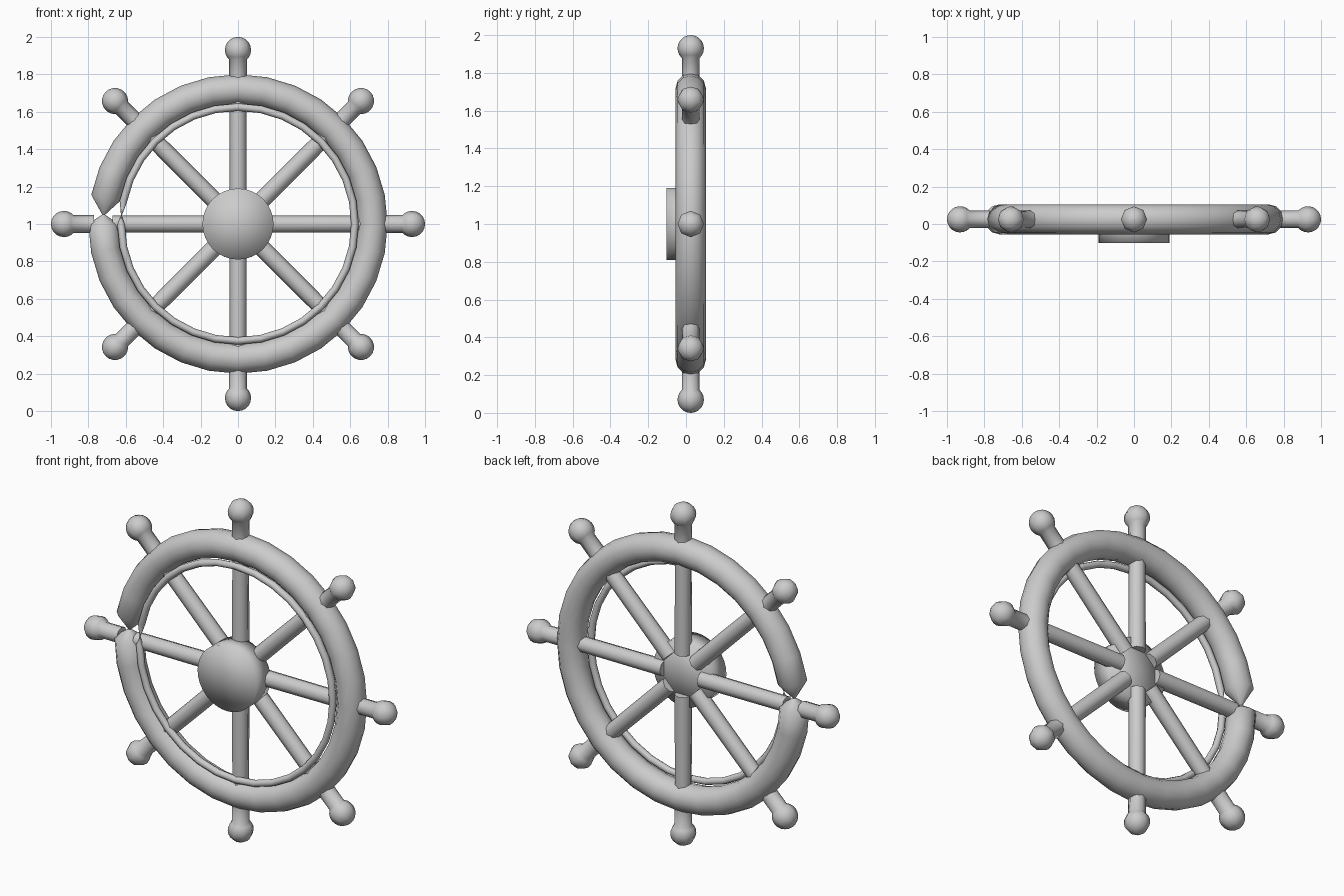
import bpy, bmesh, math
from mathutils import Matrix, Vector

cube = bpy.data.objects.get("Cube")
if cube:
    bpy.data.objects.remove(cube)

CENTRE = Vector((0, 0.025, 1))

grey = bpy.data.materials.new("plain grey")
grey.use_nodes = True
grey.diffuse_color = (0.6, 0.6, 0.6, 1)
grey.node_tree.nodes["Principled BSDF"].inputs["Base Color"].default_value = (0.6, 0.6, 0.6, 1)


def finish(name, bm, angle):
    """Turn a bmesh into a smooth shaded object around the wheel centre."""
    bmesh.ops.recalc_face_normals(bm, faces=bm.faces)
    mesh = bpy.data.meshes.new(name)
    bm.to_mesh(mesh)
    bm.free()
    mesh.materials.append(grey)
    obj = bpy.data.objects.new(name, mesh)
    bpy.context.collection.objects.link(obj)
    obj.location = CENTRE
    bpy.ops.object.select_all(action='DESELECT')
    obj.select_set(True)
    bpy.context.view_layer.objects.active = obj
    if angle is None:
        bpy.ops.object.shade_smooth()
    else:
        bpy.ops.object.shade_smooth_by_angle(angle=math.radians(angle))
    return obj


def bridge(bm, a, b):
    n = len(a)
    for i in range(n):
        bm.faces.new((a[i], a[(i + 1) % n], b[(i + 1) % n], b[i]))


def lathe(name, profile, sides, matrix, angle):
    """Spin (radius, height) points about the local z axis, with fan caps."""
    bm = bmesh.new()
    loops = []
    for r, h in profile:
        loops.append([bm.verts.new((r * math.cos(t), r * math.sin(t), h))
                      for t in (math.tau * i / sides for i in range(sides))])
    for a, b in zip(loops, loops[1:]):
        bridge(bm, a, b)
    for loop, h in ((loops[0], profile[0][1]), (loops[-1], profile[-1][1])):
        tip = bm.verts.new((0, 0, h))
        for i in range(sides):
            bm.faces.new((loop[i], loop[(i + 1) % sides], tip))
    bm.transform(matrix)
    return finish(name, bm, angle)


def broken_ring(name, major, minor, y, sides):
    """Tube around the wheel, pinched to a point at the right hand side."""
    step = 360 / 32
    stations = [(180 + step * i, minor) for i in range(32)]
    stations += [(536, minor * 0.1), (540, minor)]
    bm = bmesh.new()
    loops = []
    for deg, r in stations:
        a = math.radians(deg)
        loop = []
        for i in range(sides):
            t = math.tau * i / sides
            d = major + r * math.cos(t)
            loop.append(bm.verts.new((d * math.cos(a), y + r * math.sin(t), d * math.sin(a))))
        loops.append(loop)
    for a, b in zip(loops, loops[1:]):
        bridge(bm, a, b)
    bmesh.ops.remove_doubles(bm, verts=bm.verts, dist=0.0005)
    return finish(name, bm, 70)


# Outer rim and thin inner ring
broken_ring("outer_rim", 0.72, 0.08, 0, 12)
broken_ring("inner_ring", 0.625, 0.02, -0.04, 8)

# Hub: a softly shaded disc facing the front
lathe("hub", [(0.19, -0.005), (0.19, 0.127)], 32,
      Matrix.Rotation(math.pi / 2, 4, 'X'), None)

# Spokes and handles
knob = [(0.07 * math.sin(t), 0.93 - 0.07 * math.cos(t))
        for t in (math.radians(42 + 17 * i) for i in range(9))]
handle_profile = [(0.047, 0.77)] + knob
spoke_profile = [(0.047, 0.12), (0.045, 0.67)]

for i in range(8):
    turn = Matrix.Rotation(i * math.pi / 4, 4, 'Y')
    lathe(f"spoke_{i + 1}", spoke_profile, 8, turn, 50)
    lathe(f"handle_{i + 1}", handle_profile, 8, turn, 50)
